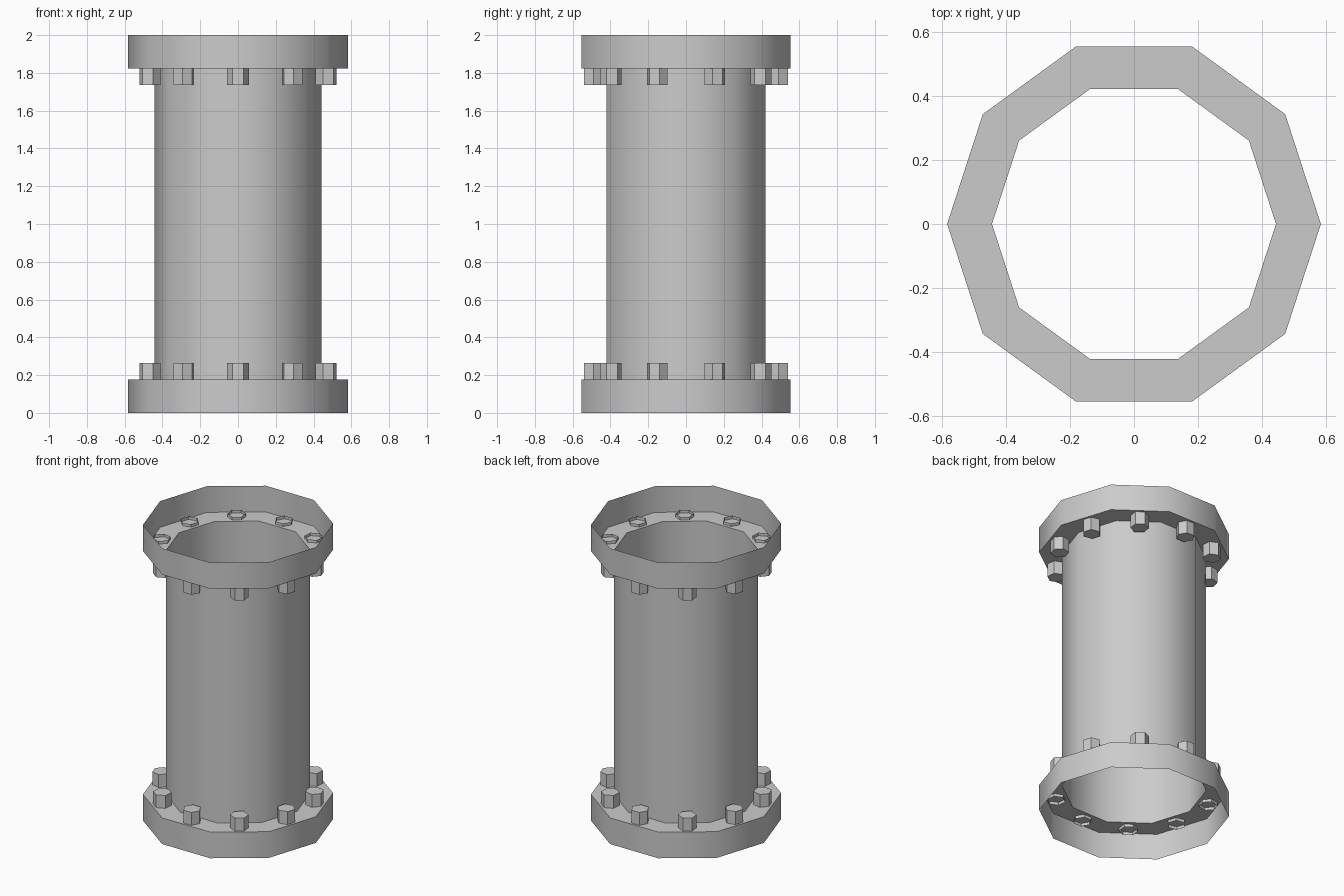
import bpy, bmesh
from math import cos, sin, pi, radians

if "Cube" in bpy.data.objects:
    bpy.data.objects.remove(bpy.data.objects["Cube"])

SIDES = 10
R_PIPE, R_FLANGE = 0.443, 0.583
H = 0.177            # flange rim height
BOLT_RING, BOLT_R = 0.491, 0.057


def finish(name, bm, smooth):
    me = bpy.data.meshes.new(name)
    bm.to_mesh(me)
    bm.free()
    ob = bpy.data.objects.new(name, me)
    bpy.context.collection.objects.link(ob)
    if smooth:
        bpy.ops.object.select_all(action='DESELECT')
        ob.select_set(True)
        bpy.context.view_layer.objects.active = ob
        bpy.ops.object.shade_smooth_by_angle(angle=radians(40))
    return ob


def ring(bm, r, z, n, cx=0, cy=0, rot=0):
    return [bm.verts.new((cx + r * cos(rot + 2 * pi * i / n),
                          cy + r * sin(rot + 2 * pi * i / n), z)) for i in range(n)]


def bridge(bm, a, b):
    n = len(a)
    for i in range(n):
        j = (i + 1) % n
        bm.faces.new((a[i], a[j], b[j], b[i]))


def lathe(name, profile):
    # open shell turned around z, profile listed bottom to top
    bm = bmesh.new()
    rings = [ring(bm, r, z, SIDES) for r, z in profile]
    for a, b in zip(rings, rings[1:]):
        bridge(bm, a, b)
    return finish(name, bm, True)


def bolts(name, z_low, z_high, cap_top):
    # hex heads, capped on the pipe side and open inside the flange
    bm = bmesh.new()
    for k in range(SIDES):
        t = 2 * pi * (k + 0.5) / SIDES
        place = (6, BOLT_RING * cos(t), BOLT_RING * sin(t), t + pi / 2)
        low, high = ring(bm, BOLT_R, z_low, *place), ring(bm, BOLT_R, z_high, *place)
        bridge(bm, low, high)
        bm.faces.new(high if cap_top else low[::-1])
    return finish(name, bm, False)


# Pipe wall
lathe("pipe", [(R_PIPE, H), (R_PIPE, 2 - H)])

# Hollow flanges: outer rim plus the plate that meets the pipe
lathe("bottom_flange", [(R_FLANGE, 0), (R_FLANGE, H), (R_PIPE, H)])
lathe("top_flange", [(R_PIPE, 2 - H), (R_FLANGE, 2 - H), (R_FLANGE, 2)])

# Bolts poking slightly through each plate
bolts("bottom_bolts", H - 0.02, 0.264, True)
bolts("top_bolts", 1.736, 2 - H + 0.02, False)
